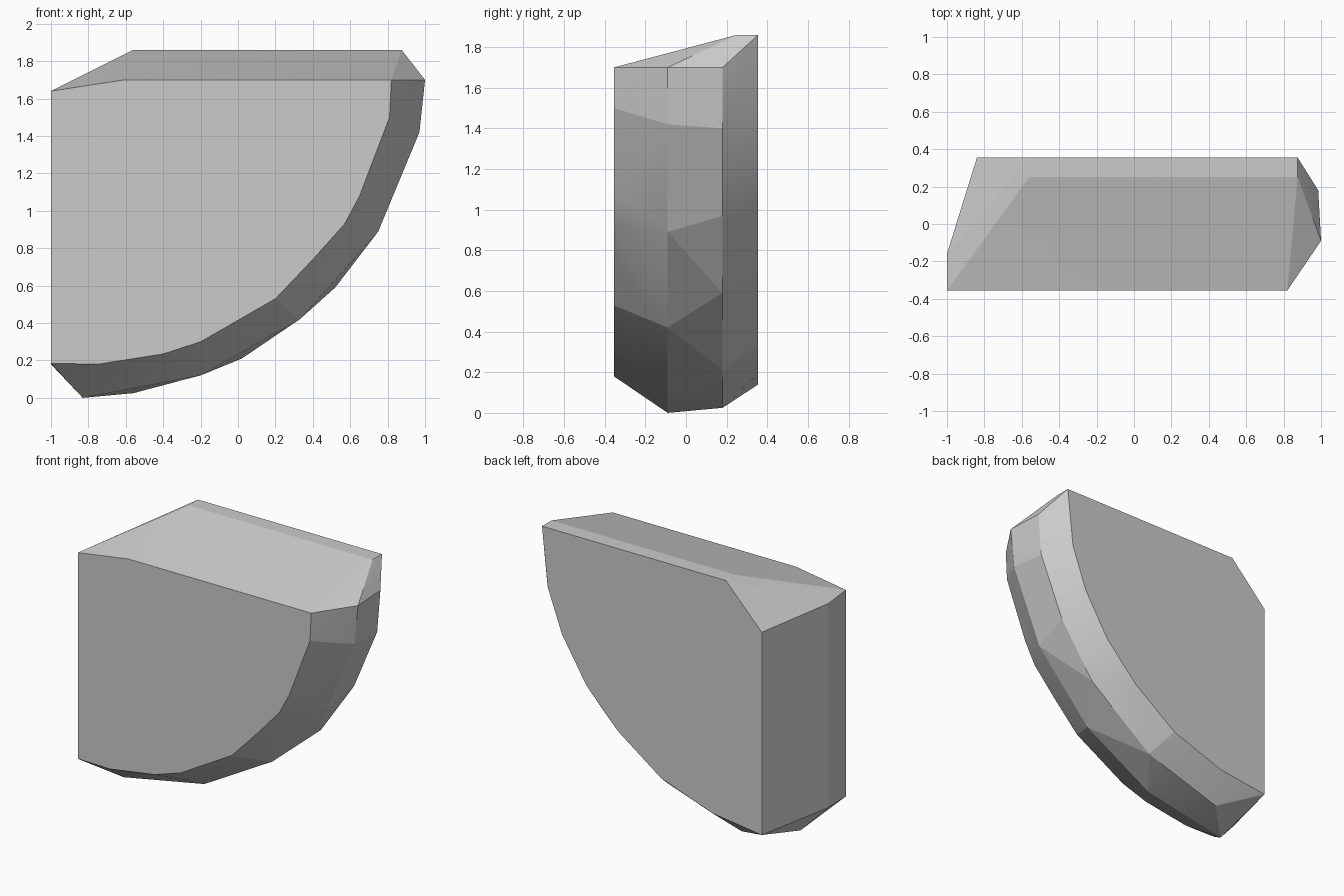
import bpy, bmesh, math

if "Cube" in bpy.data.objects:
    bpy.data.objects.remove(bpy.data.objects["Cube"])

# Cross-sections of the quarter-round block: depth y -> (x, z) outline points
sections = {
    # flat front face
    -0.355: [(-1, 0.185), (-0.75, 0.18), (-0.4, 0.235), (-0.2, 0.30), (0.2, 0.53),
             (0.4, 0.74), (0.57, 0.93), (0.65, 1.08), (0.81, 1.50), (0.82, 1.70),
             (-0.61, 1.70), (-1, 1.64)],
    # left corner edge
    -0.16: [(-1, 0.18), (-1, 1.62)],
    # widest ridge of the curved rim
    -0.09: [(-0.83, 0), (-0.2, 0.12), (0.33, 0.42), (0.75, 0.89), (0.97, 1.42), (1, 1.70)],
    # second ridge of the rim
    0.18: [(-0.56, 0.025), (0.02, 0.21), (0.52, 0.59), (0.78, 0.97), (0.96, 1.40), (0.985, 1.70)],
    # front edge of the flat top strip
    0.25: [(-0.56, 1.86), (0.875, 1.86)],
    # flat back face
    0.355: [(-0.84, 0.14), (-0.456, 0.19), (-0.055, 0.33), (0.28, 0.57), (0.53, 0.83),
            (0.72, 1.14), (0.83, 1.44), (0.875, 1.86), (-0.56, 1.86), (-0.84, 1.57)],
}

# Skin the sections with a convex shell
bm = bmesh.new()
for y, outline in sections.items():
    for x, z in outline:
        bm.verts.new((x, y, z))
hull = bmesh.ops.convex_hull(bm, input=bm.verts[:])
loose = {g for g in hull["geom_interior"] + hull["geom_unused"] if isinstance(g, bmesh.types.BMVert)}
bmesh.ops.delete(bm, geom=list(loose), context='VERTS')
bmesh.ops.dissolve_limit(bm, angle_limit=math.radians(1), verts=bm.verts[:], edges=bm.edges[:])
bmesh.ops.recalc_face_normals(bm, faces=bm.faces[:])

# Soften only the shallow facets
for f in bm.faces:
    f.smooth = True
for e in bm.edges:
    e.smooth = e.calc_face_angle(0) < math.radians(12)

mesh = bpy.data.meshes.new("rounded_block")
bm.to_mesh(mesh)
bm.free()
block = bpy.data.objects.new("rounded_block", mesh)
bpy.context.collection.objects.link(block)

# Single grey colour
grey = bpy.data.materials.new("light grey")
grey.diffuse_color = (0.6, 0.6, 0.6, 1)
grey.use_nodes = True
grey.node_tree.nodes["Principled BSDF"].inputs["Base Color"].default_value = grey.diffuse_color
mesh.materials.append(grey)
